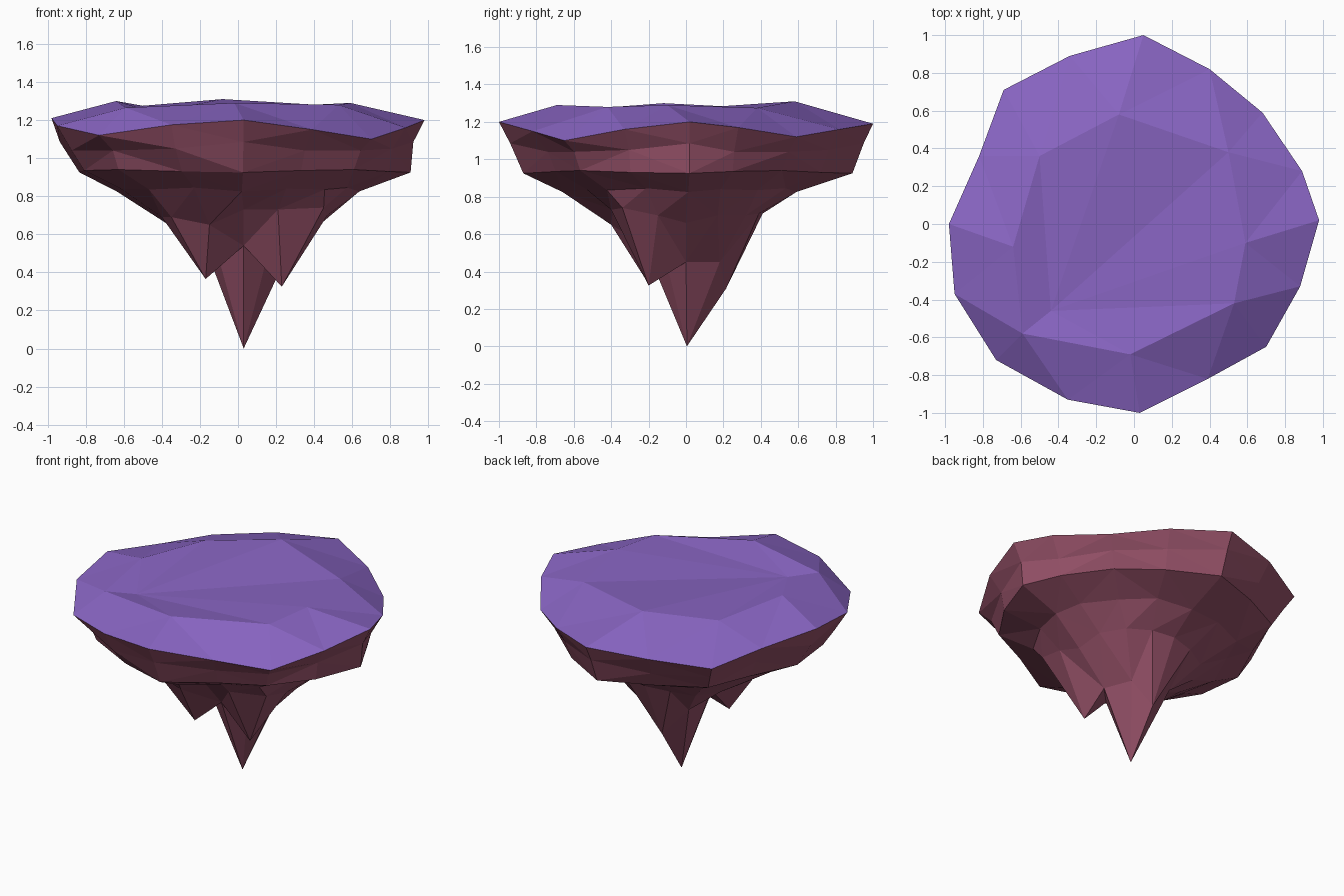
import bpy, bmesh

if "Cube" in bpy.data.objects:
    bpy.data.objects.remove(bpy.data.objects["Cube"])

def material(name, rgb):
    m = bpy.data.materials.new(name)
    m.diffuse_color = (*rgb, 1)
    m.use_nodes = True
    m.node_tree.nodes["Principled BSDF"].inputs["Base Color"].default_value = m.diffuse_color
    return m

def finish(name, bm, mat):
    bmesh.ops.triangulate(bm, faces=bm.faces[:])
    me = bpy.data.meshes.new(name)
    bm.to_mesh(me)
    bm.free()
    me.materials.append(mat)
    ob = bpy.data.objects.new(name, me)
    bpy.context.collection.objects.link(ob)
    return ob

def ring(bm, pts):
    return [bm.verts.new(p) for p in pts]

def bridge(bm, a, b):
    """Join two rings (a then b inward); ring a may have twice as many points as b."""
    n, step = len(b), len(a) // len(b)
    for i in range(n):
        j = (i + 1) % n
        if step == 1:
            bm.faces.new((a[i], a[j], b[j], b[i]))
        else:
            p, q, r = a[2 * i], a[2 * i + 1], a[(2 * i + 2) % len(a)]
            bm.faces.new((p, q, b[i]))
            bm.faces.new((q, b[j], b[i]))
            bm.faces.new((q, r, b[j]))

purple = material("purple_ground", (0.25, 0.13, 0.545))
maroon = material("maroon_rock", (0.295, 0.08, 0.135))

# Shared rim, counter-clockwise from +x
rim = [(.98, .02, 1.2), (.89, .28, 1.17), (.68, .59, 1.12), (.40, .82, 1.16),
       (.05, 1.0, 1.19), (-.34, .89, 1.17), (-.69, .71, 1.13), (-.82, .36, 1.17),
       (-.98, 0, 1.21), (-.95, -.37, 1.17), (-.73, -.72, 1.12), (-.35, -.93, 1.175),
       (.03, -1.0, 1.2), (.39, -.82, 1.15), (.70, -.65, 1.10), (.88, -.33, 1.16)]

# Ground: sloping border, then an uneven plateau fanned from one low point
bm = bmesh.new()
outer = ring(bm, rim)
inner = ring(bm, [(.59, -.10, 1.29), (.50, .38, 1.275), (-.08, .58, 1.31), (-.50, .36, 1.275),
                  (-.64, -.12, 1.30), (-.59, -.58, 1.265), (-.02, -.69, 1.29), (.53, -.42, 1.28)])
bridge(bm, outer, inner)
dip = bm.verts.new((-.44, -.46, 1.24))
for i in range(8):
    bm.faces.new((inner[i], inner[(i + 1) % 8], dip))
finish("island_top", bm, purple)

# Rock: jagged rings stepping inward; per-point scale of the rim, heights cycle
bm = bmesh.new()
loop = ring(bm, rim)
rings = [
    ([.94, .92, .93, .93, .95, .92, .93, .92, .955, .92, .90, .94, .94, .90, .92, .92],
     [1.085, 1.04, 1.04, 1.05]),
    ([.925, .89, .87, .88, .89, .86, .86, .85, .85, .85, .86, .84, .87, .85, .87, .90],
     [.925, .935, .94, .93]),
    ([.65, .66, .65, .65, .59, .62, .64, .66, .65, .65, .64, .66, .66, .65, .65, .65],
     [.825, .84, .835, .845]),
]
for scales, heights in rings:
    nxt = ring(bm, [(p[0] * s, p[1] * s, heights[i % 4])
                    for i, (p, s) in enumerate(zip(rim, scales))])
    bridge(bm, loop, nxt)
    loop = nxt
shoulder = ring(bm, [(.44, 0, .66), (.42, .17, .70), (.33, .32, .70), (.18, .39, .71),
                     (.02, .41, .71), (-.14, .37, .70), (-.28, .30, .68), (-.36, .14, .67),
                     (-.38, -.02, .66), (-.40, -.22, .69), (-.35, -.36, .69), (-.15, -.40, .65),
                     (.03, -.39, .73), (.21, -.40, .73), (.45, -.34, .74), (.47, -.15, .70)])
bridge(bm, loop, shoulder)

# Lower ring holds the two side spikes (index 5 and 7)
low = ring(bm, [(.24, 0, .45), (.17, .18, .45), (.03, .215, .31), (-.14, .17, .50),
                (-.19, 0, .58), (-.17, -.22, .365), (.03, -.22, .54), (.23, -.20, .325)])
bridge(bm, shoulder, low)

# Inner sides of the side spikes, then the central spike
base = list(low)
for k, p in ((5, (-.10, -.11, .47)), (7, (.14, -.10, .43))):
    v = bm.verts.new(p)
    bm.faces.new((low[k - 1], low[k], v))
    bm.faces.new((low[k], low[(k + 1) % 8], v))
    base[k] = v
tip = bm.verts.new((.03, .005, 0))
for i in range(8):
    bm.faces.new((base[i], base[(i + 1) % 8], tip))
bmesh.ops.reverse_faces(bm, faces=bm.faces[:])
finish("rock_underside", bm, maroon)
